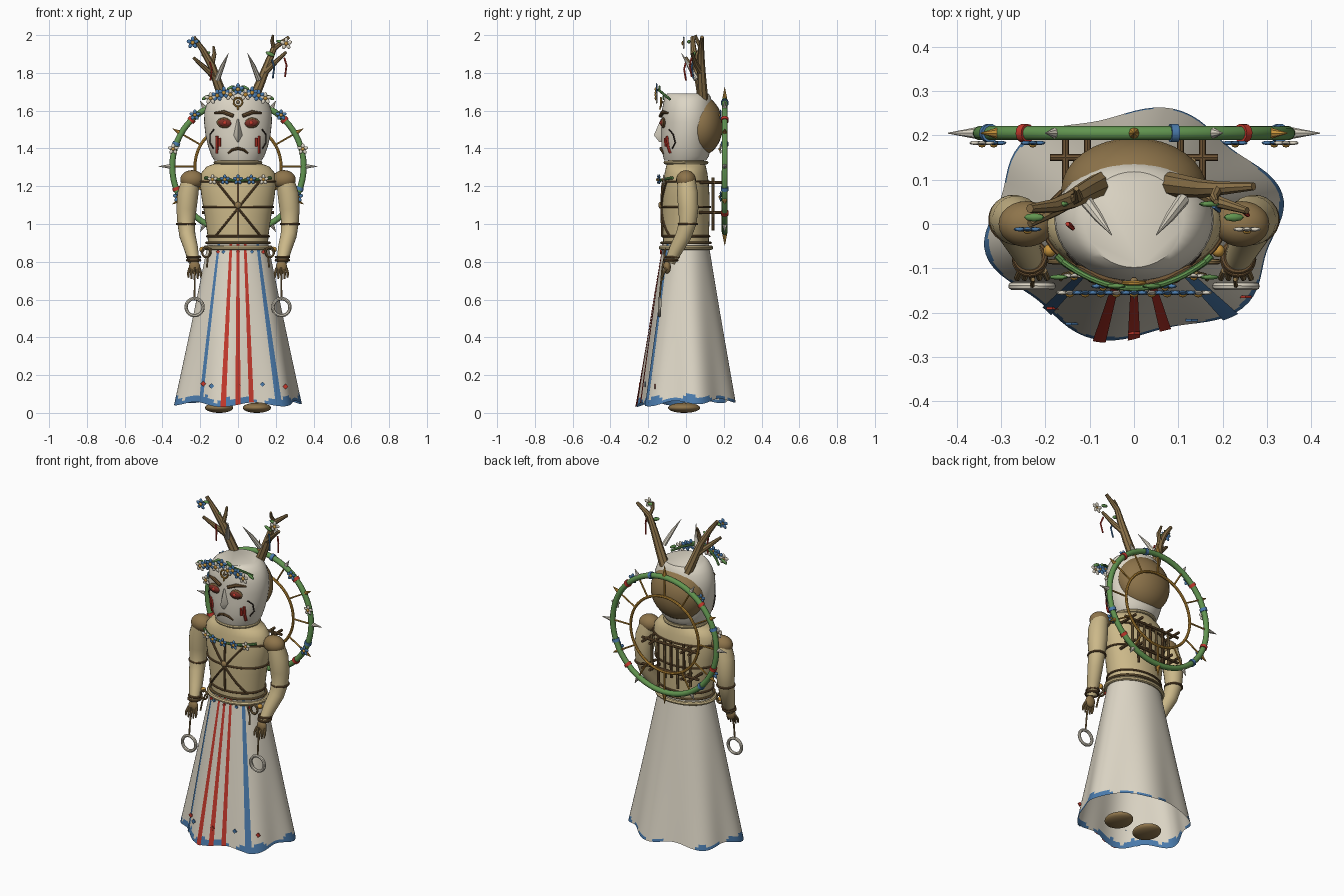
import bpy, bmesh, math
from math import sin, cos, pi, radians
from mathutils import Vector, Matrix

if "Cube" in bpy.data.objects:
    bpy.data.objects.remove(bpy.data.objects["Cube"])

COLORS = dict(bone=(.72, .67, .56), tan=(.6, .48, .25), brown=(.27, .175, .07), bark=(.16, .09, .035),
              green=(.12, .3, .08), blue=(.07, .2, .42), red=(.55, .04, .025), gold=(.58, .3, .045),
              dark_red=(.2, .03, .02), black=(.03, .02, .015))
MATS = {}
for key, c in COLORS.items():
    m = bpy.data.materials.new(key)
    m.use_nodes = True
    m.diffuse_color = (*c, 1)
    m.node_tree.nodes["Principled BSDF"].inputs["Base Color"].default_value = (*c, 1)
    MATS[key] = m
PARTS = []


def finish(name, bm, *mats):
    bmesh.ops.recalc_face_normals(bm, faces=bm.faces)
    me = bpy.data.meshes.new(name)
    bm.to_mesh(me)
    bm.free()
    for k in mats:
        me.materials.append(MATS[k])
    ob = bpy.data.objects.new(name, me)
    bpy.context.collection.objects.link(ob)
    PARTS.append(ob)
    return ob


def skin(bm, rings, caps=True, loop=False, wrap=True):
    """Join rows of points with quads."""
    rows = [[bm.verts.new(p) for p in r] for r in rings]
    n = len(rows[0])
    for a, b in zip(rows, rows[1:] + (rows[:1] if loop else [])):
        for i in range(n if wrap else n - 1):
            j = (i + 1) % n
            bm.faces.new((a[i], a[j], b[j], b[i]))
    if caps and not loop:
        bm.faces.new(rows[0][::-1])
        bm.faces.new(rows[-1])


def tube(name, pts, r, mat, loop=False, sides=8):
    """Round rod along a path; r is one radius or one per point."""
    pts = [Vector(p) for p in pts]
    n = len(pts)
    rad = r if isinstance(r, (list, tuple)) else [r] * n
    rings, nor = [], None
    for i, p in enumerate(pts):
        a = pts[i - 1] if i or loop else p
        b = pts[(i + 1) % n] if i < n - 1 or loop else p
        t = (b - a).normalized()
        nor = nor or (t.orthogonal())
        nor = (nor - t * nor.dot(t)).normalized()
        bi = t.cross(nor)
        rings.append([p + (nor * cos(q) + bi * sin(q)) * rad[i] for q in [2 * pi * k / sides for k in range(sides)]])
    bm = bmesh.new()
    skin(bm, rings, loop=loop)
    return finish(name, bm, mat)


def hoop(name, c, rx, ry, r, mat, upright=False, n=40, sides=8):
    """Elliptical ring lying flat, or standing in the xz plane."""
    c = Vector(c)
    ang = [2 * pi * i / n for i in range(n)]
    off = [Vector((rx * cos(a), 0, ry * sin(a)) if upright else (rx * cos(a), ry * sin(a), 0)) for a in ang]
    return tube(name, [c + o for o in off], r, mat, True, sides)


def ball(bm, c, size, tilt=0, index=0, seg=16):
    m = Matrix.Translation(c) @ Matrix.Rotation(tilt, 4, 'Y') @ Matrix.Diagonal((*size, 1))
    res = bmesh.ops.create_uvsphere(bm, u_segments=seg, v_segments=seg // 2 + 1, radius=1, matrix=m)
    for f in {f for v in res["verts"] for f in v.link_faces}:
        f.material_index = index


def blob(name, c, size, mat, tilt=0, seg=16):
    bm = bmesh.new()
    ball(bm, c, size, tilt, 0, seg)
    return finish(name, bm, mat)


def flower(name, c, petal, r=.019):
    bm = bmesh.new()
    c = Vector(c)
    for k in range(5):
        a = 2 * pi * k / 5 + pi / 2
        ball(bm, c + Vector((cos(a), 0, sin(a))) * r, (r * .75, .005, r * .55), -a, 0, 8)
    ball(bm, c - Vector((0, .004, 0)), (r * .55, .007, r * .55), 0, 1, 8)
    finish(name, bm, petal, "gold")


# rows: height, half width, half depth, centre y
HEAD = [(1.335, .125, .11, -.005), (1.36, .14, .122, 0), (1.41, .158, .13, 0), (1.47, .172, .135, .005),
        (1.54, .18, .14, .01), (1.6, .177, .138, .01), (1.65, .16, .128, .01), (1.678, .137, .118, .01), (1.692, .112, .108, .01)]
TORSO = [(.88, .157, .12, 0), (.95, .163, .122, 0), (1.05, .177, .125, 0), (1.14, .193, .125, 0),
         (1.22, .202, .12, 0), (1.27, .195, .113, 0), (1.305, .165, .105, 0), (1.32, .12, .1, 0), (1.345, .1, .09, 0)]


def row(rows, z):
    for a, b in zip(rows, rows[1:]):
        if a[0] <= z <= b[0]:
            f = (z - a[0]) / (b[0] - a[0])
            return [p + (q - p) * f for p, q in zip(a, b)]


def front(rows, x, z, off=.004):
    _, rx, ry, yc = row(rows, z)
    return Vector((x, yc - ry * math.sqrt(max(0, 1 - (x / rx) ** 2)) - off, z))


def body(name, rows, mat, n=40):
    bm = bmesh.new()
    skin(bm, [[(rx * cos(2 * pi * i / n), y + ry * sin(2 * pi * i / n), z) for i in range(n)] for z, rx, ry, y in rows])
    finish(name, bm, mat)


body("mask_head", HEAD, "bone")
body("torso", TORSO, "tan")
blob("hair_cap", (0, .075, 1.52), (.165, .12, .16), "brown", 0, 32)


# Skirt with six soft folds and a ragged painted hem
def skirt(t, v, off=0):
    wave = cos(6 * (t - radians(15)))
    f = 1 + .055 * v * wave
    low = .055 - .012 * wave + .012 * sin(t)
    return ((.16 + .168 * v) * f * cos(t) + off * cos(t), (.12 + .135 * v) * f * sin(t) + off * sin(t), .895 + (low - .895) * v)


N, ROWS = 96, 50
bm = bmesh.new()
skin(bm, [[skirt(2 * pi * i / N, j / ROWS) for i in range(N)] for j in range(ROWS + 1)], caps=False)
for f in bm.faces:
    p = f.calc_center_median()
    t = math.atan2(p.y / .255, p.x / .328)
    f.material_index = int(p.z < .078 + .018 * sin(5 * t + 1) * cos(3 * t) + .008 * sin(17 * t))
finish("skirt", bm, "bone", "blue")
for deg, half, col in ((-38, .045, "blue"), (-13, .042, "red"), (0, .042, "red"), (13, .042, "red"), (39, .055, "blue")):
    bm = bmesh.new()
    mid = radians(deg - 90)
    skin(bm, [[skirt(mid + half * q, j / 24, .005) for q in (-1, -.5, 0, .5, 1)] for j in range(25)], caps=False, wrap=False)
    finish("skirt_stripe", bm, col)
for i, deg in enumerate((-37, -26, 0, 25, 50)):
    for v, size in ((.88, .014), (.05, .011)):
        bm = bmesh.new()
        bmesh.ops.create_cone(bm, cap_ends=True, segments=4, radius1=size, radius2=size, depth=.006,
                              matrix=Matrix.Translation(skirt(radians(deg - 90), v, .007)) @ Matrix.Rotation(pi / 2, 4, 'X'))
        finish("skirt_diamond", bm, ("red", "blue")[i % 2])

# Belt, ropes and chest lacing
hoop("belt", (0, 0, .875), .172, .132, .012, "tan")
hoop("belt_rope", (0, 0, .9), .167, .13, .007, "brown")
hoop("collar", (0, 0, 1.325), .12, .11, .009, "tan")
for z in (.935, 1.09, 1.225):
    _, rx, ry, _ = row(TORSO, z)
    hoop("torso_rope", (0, 0, z), rx + .002, ry + .002, .006, "bark")
for x0, x1 in ((-.11, .12), (.11, -.12), (0, 0)):
    path = [(x0 + (x1 - x0) * k / 10, 1.22 - .285 * k / 10) for k in range(11)]
    tube("chest_lace", [front(TORSO, x, z) for x, z in path], .006, "bark")
blob("chest_knot", front(TORSO, 0, 1.1, .01), (.018, .012, .018), "brown")
tube("chest_garland", [front(TORSO, x * .0175, 1.245 - .014 * cos(x * .15), .016) for x in range(-10, 11)], .008, "green")
for x, col in ((-.135, "bone"), (0, "blue"), (.135, "bone"), (-.07, "blue"), (.07, "blue")):
    flower("chest_flower", front(TORSO, x, 1.235, .03), col, .016)

# Face
for s in (-1, 1):
    eye = front(HEAD, s * .07, 1.535, 0)
    blob("eye_rim", eye, (.044, .012, .028), "bark", s * -.1)
    blob("eye", eye - Vector((0, .006, 0)), (.036, .012, .02), "dark_red", s * -.1)
    blob("iris", eye - Vector((0, .013, 0)), (.011, .008, .011), "red")
    tube("brow", [front(HEAD, s * x, z, .008) for x, z in ((.025, 1.572), (.075, 1.592), (.125, 1.588))], [.01, .011, .005], "bark")
    for x, z0, z1 in ((.112, 1.375, 1.465), (.098, 1.41, 1.455)):
        tube("cheek_streak", [front(HEAD, s * x, z0 + (z1 - z0) * k / 3, .004) for k in range(4)], .008, "red", sides=6)
    tube("cheek_mark", [front(HEAD, s * x, z, .004) for x, z in ((.128, 1.5), (.148, 1.475), (.148, 1.43), (.13, 1.4))], .004, "black")
    tube("mouth_side", [front(HEAD, s * x, z, .005) for x, z in ((0, 1.4), (.03, 1.393), (.052, 1.374))], [.008, .007, .004], "bark")
bm = bmesh.new()
skin(bm, [[front(HEAD, -w, z, -.005), front(HEAD, 0, z, d), front(HEAD, w, z, -.005)]
          for z, w, d in ((1.555, .008, .004), (1.47, .026, .04), (1.435, .006, .012))])
finish("nose", bm, "bone")
hoop("forehead_ring", front(HEAD, 0, 1.645, .014), .023, .023, .005, "gold", True, 20)
blob("forehead_bead", front(HEAD, 0, 1.645, .01), (.009, .009, .009), "brown")
tube("forehead_pin", [front(HEAD, 0, z, .012) for z in (1.605, 1.625)], .004, "gold")

# Flower crown on the brow
tube("crown_vine", [(x * .016, -.145 + .0006 * x * x, 1.71 - .0005 * x * x) for x in range(-10, 11)], .007, "green")
for x, z, col in ((0, 1.713, "blue"), (.075, 1.695, "blue"), (.145, 1.665, "bone"), (.04, 1.685, "bone"), (.11, 1.68, "blue")):
    for s in ((-1, 1) if x else (1,)):
        flower("crown_flower", (s * x, -.155, z), col)
for s in (-1, 1):
    blob("crown_leaf", (s * .04, -.14, 1.72), (.025, .006, .01), "green", s * .5, 8)
    blob("crown_leaf", (s * .17, -.12, 1.67), (.025, .006, .01), "green", s * .5, 8)

# Antlers: the two sides differ
tube("right_antler", [(-.075, .09, 1.66), (-.105, .075, 1.74), (-.14, .055, 1.84), (-.185, .04, 1.92), (-.235, .035, 1.99)], [.028, .025, .021, .016, .01], "brown")
tube("right_antler_tine", [(-.115, .07, 1.77), (-.18, .03, 1.83), (-.235, .0, 1.88)], [.018, .014, .008], "brown")
tube("right_antler_tine", [(-.14, .055, 1.84), (-.125, .06, 1.9), (-.13, .08, 1.94)], [.014, .011, .006], "brown")
tube("left_antler", [(.08, .09, 1.66), (.115, .085, 1.74), (.155, .08, 1.84), (.19, .08, 1.93), (.27, .085, 1.99)], [.028, .025, .021, .016, .009], "brown")
tube("left_antler_tine", [(.14, .08, 1.8), (.19, .05, 1.85), (.255, .03, 1.91)], [.018, .014, .008], "brown")
tube("left_antler_tine", [(.19, .08, 1.93), (.18, .06, 1.97), (.185, .05, 2.0)], [.012, .01, .006], "brown")
for s in (-1, 1):
    tube("horn_spike", [(s * .11, .055, 1.765), (s * .08, .015, 1.84), (s * .05, -.025, 1.905)], [.015, .011, .001], "bone")
    blob("antler_leaf", (s * .17, .045, 1.9), (.026, .007, .011), "green", s * .4, 8)
    blob("antler_leaf", (s * .225, .015, 1.965), (.024, .01, .009), "green", s * .2, 8)
flower("right_antler_flower", (-.24, -.012, 1.96), "blue")
flower("left_antler_flower", (.255, -.012, 1.955), "bone")
for x, y, z, col in ((.245, .03, 1.88, "red"), (.18, .04, 1.87, "blue"), (-.15, -.0, 1.86, "red")):
    tube("ribbon", [(x, y, z), (x + .012, y - .01, z - .04), (x + .004, y, z - .1)], .005, col, sides=6)

# Wheel behind the back
HUB = Vector((0, .205, 1.305))
hoop("wheel_rim", HUB, .348, .348, .016, "green", True, 64, 12)
hoop("wheel_inner_ring", HUB, .228, .228, .008, "gold", True, 48)
for k in range(12):
    a = k * pi / 6
    d = Vector((cos(a), 0, sin(a)))
    tube("wheel_spoke", [HUB + d * .228, HUB + d * .345], .005, "gold", sides=6)
    tube("wheel_spike", [HUB + d * .352, HUB + d * (.42 if k % 3 == 0 else .4)], [.014, .001], "gold" if k % 6 == 3 or k % 6 in (1, 5) else "bone")
for i, deg in enumerate((45, 75, 135, 160, 200, 225, 315, 340)):
    a = radians(deg)
    p, t = HUB + Vector((cos(a), 0, sin(a))) * .348, Vector((-sin(a), 0, cos(a)))
    tube("rim_wrap", [p - t * .009, p + t * .009], .021, ("red", "blue")[i % 2], sides=12)
for deg, col in ((-27, "blue"), (207, "blue"), (15, "bone"), (165, "bone"), (50, "blue"), (130, "blue")):
    a = radians(deg)
    flower("rim_flower", HUB + Vector((cos(a) * .355, -.022, sin(a) * .355)), col, .017)

# Back frame pegs and sticks
for s in (-1, 1):
    for z in (1.06, 1.22):
        for x in (.105, .155):
            tube("frame_peg", [(s * x, .07, z), (s * x, .2, z)], .008, "bark")
for z in (1.06, 1.22):
    tube("frame_bar", [(-.19, .15, z), (.19, .15, z)], .008, "bark")
for i in range(7):
    x, drop = -.13 + i * .043, .035 * sin(i * 2.3)
    tube("back_stick", [(x, .142, 1.0 + drop), (x + .004, .142, 1.23 + drop * .5)], .008, ("brown", "bark")[i % 2])

# Arms, hands, hanging rings, feet
for s, side in ((-1, "right"), (1, "left")):
    blob(side + "_shoulder", (s * .243, 0, 1.235), (.063, .052, .05), "brown", 0, 24)
    tube(side + "_arm", [(s * .25, .003, 1.23), (s * .265, .008, 1.16), (s * .273, .012, 1.08), (s * .275, .01, 1.01), (s * .268, -.012, .94),
                         (s * .248, -.05, .87), (s * .233, -.085, .8)], [.048, .056, .054, .047, .043, .037, .029], "tan", sides=20)
    hoop(side + "_elbow_cord", (s * .275, .01, 1.0), .048, .048, .006, "bark", n=24)
    for z, y in ((.825, -.073), (.808, -.08)):
        hoop(side + "_wrist_cord", (s * .235, y, z), .034, .034, .007, "bark", n=20)
    blob(side + "_hand", (s * .23, -.1, .772), (.03, .02, .036), "brown")
    for k in range(5):
        x = s * .23 + (k - 2) * .013
        tube(side + "_finger", [(x, -.105, .765), (x + (k - 2) * .004, -.122, .735), (x + (k - 2) * .003, -.125, .7 + .008 * abs(k - 2))], [.008, .007, .004], "brown")
    tube(side + "_ring_cord", [(s * .228, -.125, .77), (s * .23, -.14, .605)], .005, "brown", sides=6)
    hoop(side + "_hand_ring", (s * .23, -.14, .56), .045, .045, .009, "bone", True, 28)
    blob(side + "_foot", (s * .1, -.01, .027), (.075, .085, .027), "brown", 0, 24)
    # Belt loop and charm
    hoop(side + "_belt_loop", (s * .168, -.085, .85), .022, .026, .006, "brown", True, 16)
    tube(side + "_belt_tail", [(s * .14, -.11, .87), (s * .16, -.115, .82), (s * .165, -.125, .77)], .005, "brown", sides=6)
    blob(side + "_belt_charm", (s * .19, -.06, .865), (.015, .015, .015), "gold", 0, 10)

# Soft shading with crisp edges
bpy.ops.object.select_all(action='DESELECT')
for ob in PARTS:
    ob.select_set(True)
bpy.context.view_layer.objects.active = PARTS[0]
bpy.ops.object.shade_smooth_by_angle(angle=radians(40))
